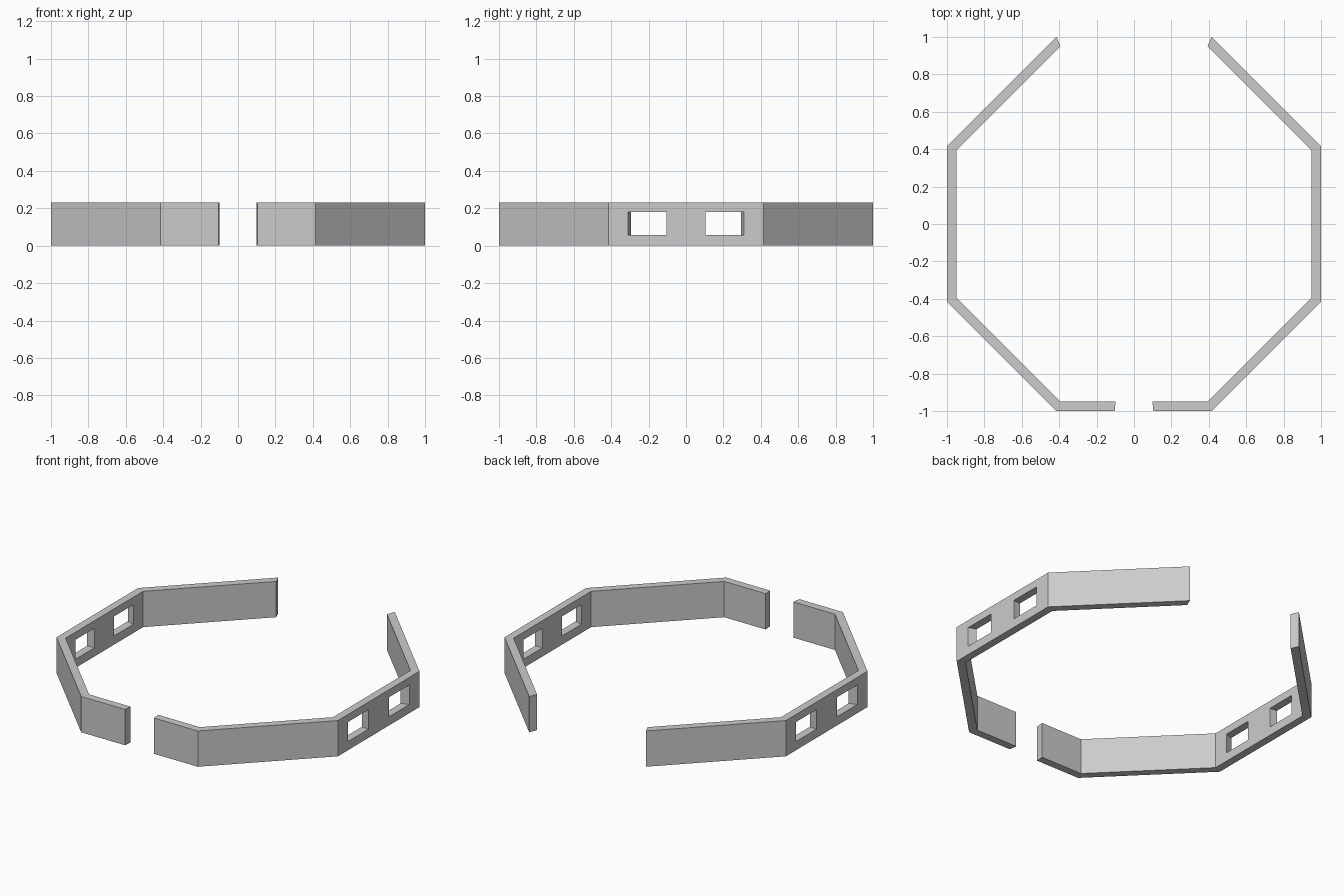
import bpy, bmesh, math

if "Cube" in bpy.data.objects:
    bpy.data.objects.remove(bpy.data.objects["Cube"])

HEIGHT = 0.23
INNER = 0.95                       # inner wall is the outer outline scaled radially
C = math.tan(math.pi / 8)          # half side of an octagon with apothem 1
Q = C / 4

# Outer outline of the right half, from the front gap round to the open back
path = [(Q, -1), (C, -1), (1, -C), (1, -3 * Q), (1, -Q),
        (1, Q), (1, 3 * Q), (1, C), (C, 1)]
levels = [0, 0.056, 0.181, HEIGHT]
windows = {(3, 1), (5, 1)}         # (column, row) cells left open

bm = bmesh.new()
verts = {}
for i, (x, y) in enumerate(path):
    for j, z in enumerate(levels):
        for k, s in enumerate((1, INNER)):
            verts[i, j, k] = bm.verts.new((x * s, y * s, z))

cells = {(i, j) for i in range(len(path) - 1) for j in range(len(levels) - 1)} - windows


def quad(*keys):
    bm.faces.new([verts[k] for k in keys])


# Outer and inner skins, plus a rim wherever a cell has no neighbour
for i, j in sorted(cells):
    ring = [(i, j), (i + 1, j), (i + 1, j + 1), (i, j + 1)]
    quad(*[(a, b, 0) for a, b in ring])
    quad(*[(a, b, 1) for a, b in reversed(ring)])
    neighbours = [(i, j - 1), (i + 1, j), (i, j + 1), (i - 1, j)]
    for n, cell in enumerate(neighbours):
        if cell not in cells:
            a, b = ring[n], ring[(n + 1) % 4]
            quad((*b, 0), (*a, 0), (*a, 1), (*b, 1))

bmesh.ops.recalc_face_normals(bm, faces=bm.faces)
mesh = bpy.data.meshes.new("octagonal_wall")
bm.to_mesh(mesh)
bm.free()
wall = bpy.data.objects.new("octagonal_wall", mesh)
bpy.context.collection.objects.link(wall)

# Matching left half
mirror = wall.modifiers.new("left_half", 'MIRROR')
mirror.use_axis[0] = True
mirror.use_mirror_merge = False
